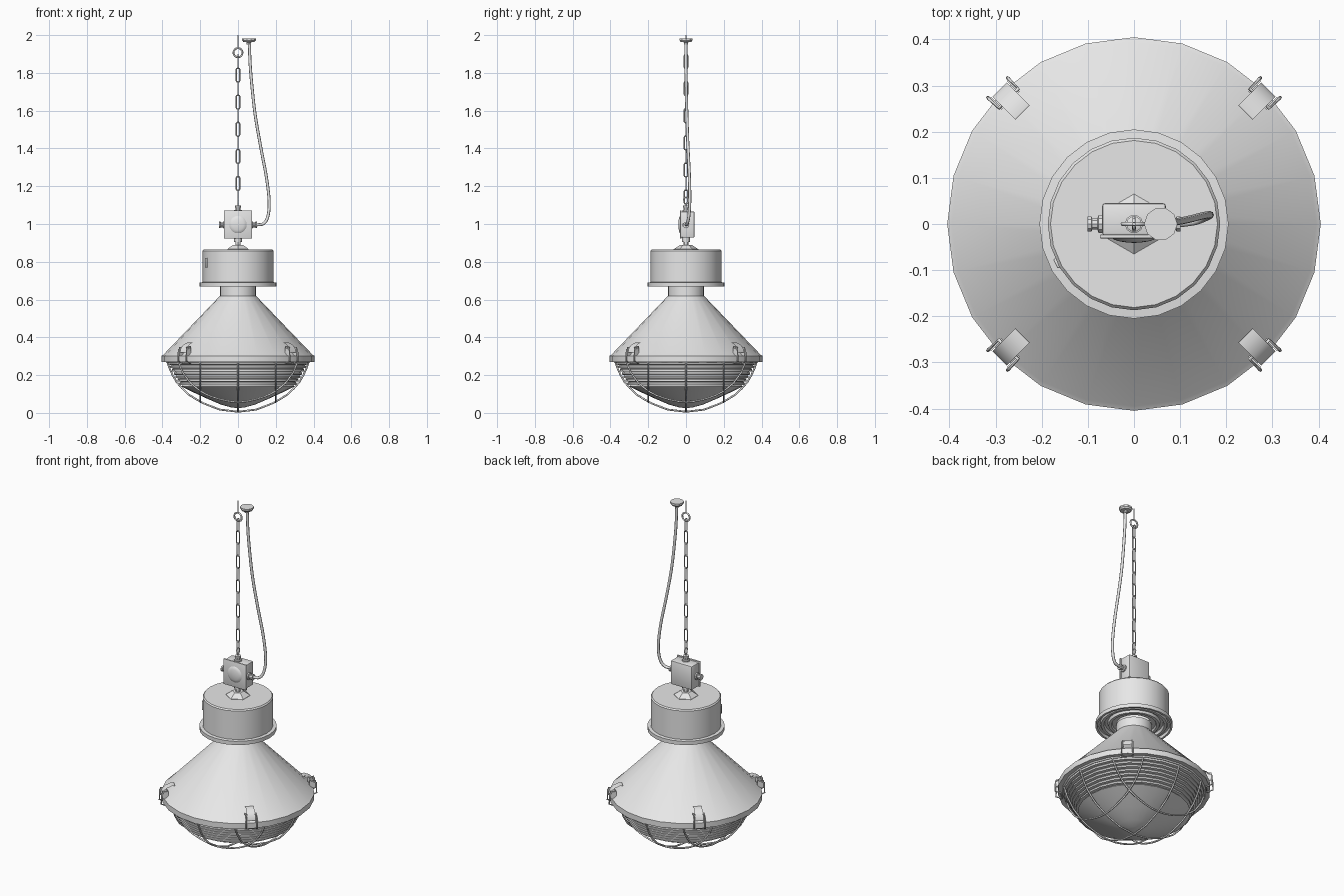
import bpy, bmesh, math
from mathutils import Vector, Matrix

if "Cube" in bpy.data.objects:
    bpy.data.objects.remove(bpy.data.objects["Cube"])

grey = bpy.data.materials.new("light_grey")
grey.diffuse_color = (0.8, 0.8, 0.8, 1)
grey.use_nodes = True
grey.node_tree.nodes["Principled BSDF"].inputs["Base Color"].default_value = grey.diffuse_color


def finish(name, bm, mat=None, angle=30):
    """Turn a bmesh into a shaded object."""
    if mat is not None:
        bmesh.ops.transform(bm, matrix=mat, verts=bm.verts)
    bmesh.ops.recalc_face_normals(bm, faces=bm.faces)
    me = bpy.data.meshes.new(name)
    bm.to_mesh(me)
    bm.free()
    ob = bpy.data.objects.new(name, me)
    bpy.context.collection.objects.link(ob)
    me.materials.append(grey)
    bpy.ops.object.select_all(action='DESELECT')
    ob.select_set(True)
    bpy.context.view_layer.objects.active = ob
    bpy.ops.object.shade_smooth_by_angle(angle=math.radians(angle))
    return ob


def lathe(name, profile, sides=24, mat=None, angle=30, turn=0):
    """Revolve (radius, z) points around z; radius 0 closes to a point."""
    bm = bmesh.new()
    rings = []
    for r, z in profile:
        if r == 0:
            rings.append([bm.verts.new((0, 0, z))] * sides)
        else:
            a = [turn + math.tau * i / sides for i in range(sides)]
            rings.append([bm.verts.new((r * math.cos(t), r * math.sin(t), z)) for t in a])
    for lo, hi in zip(rings, rings[1:]):
        for i in range(sides):
            j = (i + 1) % sides
            quad = list(dict.fromkeys((lo[i], lo[j], hi[j], hi[i])))
            if len(quad) > 2:
                bm.faces.new(quad)
    return finish(name, bm, mat, angle)


def wire(name, pts, radius, closed=False, sides=6, mat=None):
    """Sweep a round section along a polyline."""
    bm = bmesh.new()
    pts = [Vector(p) for p in pts]
    n = len(pts)
    rings, side = [], None
    for i, p in enumerate(pts):
        a = pts[i - 1] if closed or i else p
        b = pts[(i + 1) % n] if closed or i < n - 1 else p
        t = (b - a).normalized()
        if side is None:
            side = t.orthogonal()
        side = (side - t * side.dot(t)).normalized()
        up = t.cross(side)
        ang = [math.tau * k / sides for k in range(sides)]
        rings.append([bm.verts.new(p + radius * (math.cos(q) * side + math.sin(q) * up)) for q in ang])
    for i in range(n if closed else n - 1):
        lo, hi = rings[i], rings[(i + 1) % n]
        for k in range(sides):
            m = (k + 1) % sides
            bm.faces.new((lo[k], lo[m], hi[m], hi[k]))
    if not closed:
        bm.faces.new(rings[0])
        bm.faces.new(rings[-1])
    return finish(name, bm, mat, 65)


def box(name, size, loc, bevel=0, mat=None):
    bm = bmesh.new()
    bmesh.ops.create_cube(bm, size=1, matrix=Matrix.Translation(loc) @ Matrix.Diagonal((*size, 1)))
    if bevel:
        bmesh.ops.bevel(bm, geom=bm.edges[:], offset=bevel, segments=2, affect='EDGES', profile=0.5)
    return finish(name, bm, mat)


def smooth_path(ctrl, steps=5):
    """Catmull-Rom points through control points."""
    c = [Vector(p) for p in ctrl]
    c = [2 * c[0] - c[1]] + c + [2 * c[-1] - c[-2]]
    out = []
    for p0, p1, p2, p3 in zip(c, c[1:], c[2:], c[3:]):
        for s in range(steps):
            t = s / steps
            out.append(0.5 * (2 * p1 + (p2 - p0) * t + (2 * p0 - 5 * p1 + 4 * p2 - p3) * t * t
                              + (3 * p1 - p0 - 3 * p2 + p3) * t ** 3))
    return out + [c[-2]]


# reflector shade with rim and neck
lathe("shade", [(0.365, 0.272), (0.405, 0.27), (0.405, 0.302), (0.395, 0.308),
                (0.095, 0.62), (0.095, 0.672)])

# gear housing with flange and grooved underside
lathe("housing", [(0.09, 0.685), (0.115, 0.685), (0.12, 0.675), (0.135, 0.675), (0.14, 0.69),
                  (0.155, 0.69), (0.16, 0.675), (0.175, 0.675), (0.18, 0.685), (0.192, 0.685),
                  (0.194, 0.668), (0.205, 0.668), (0.205, 0.69), (0.187, 0.692),
                  (0.187, 0.858), (0.181, 0.865), (0, 0.865)])
a = math.radians(207)
box("housing_latch", (0.01, 0.022, 0.05), (0.186, 0, 0.795), 0.002, Matrix.Rotation(a, 4, 'Z'))

# ribbed glass bowl
glass, ribs = [(0.37, 0.275)], 7
for i in range(ribs):
    t = i / ribs
    r, z = 0.37 - 0.07 * t, 0.265 - 0.125 * t
    glass += [(r, z), (r, z - 0.009), (r - 0.016, z - 0.011)]
glass += [(0.30, 0.14), (0.25, 0.115), (0.17, 0.078), (0.09, 0.044), (0.04, 0.03), (0, 0.025)]
lathe("glass_bowl", glass, 24, angle=35)

# wire guard: three arcs each way over a bowl surface
bowl = [(0, 0.006), (0.1, 0.018), (0.2, 0.058), (0.27, 0.103), (0.32, 0.155), (0.355, 0.215), (0.375, 0.272)]


def guard_z(r):
    for (r0, z0), (r1, z1) in zip(bowl, bowl[1:]):
        if r <= r1:
            return z0 + (z1 - z0) * (r - r0) / (r1 - r0)
    return bowl[-1][1]


for off in (-0.2, 0, 0.2):
    half = math.sqrt(0.375 ** 2 - off ** 2)
    arc = []
    for i in range(25):
        s = half * math.sin(math.pi * (i / 24 - 0.5))
        arc.append((off, s, guard_z(math.hypot(off, s))))
    wire("guard_wire", arc, 0.005)
    wire("guard_wire", [(y, x, z) for x, y, z in arc], 0.005)
wire("guard_ring", [(0.375 * math.cos(math.tau * i / 24), 0.375 * math.sin(math.tau * i / 24), 0.27)
                    for i in range(24)], 0.006, True)

# four toggle clips on the rim
for k in range(4):
    m = Matrix.Rotation(math.radians(45 + 90 * k), 4, 'Z')
    for s in (-1, 1):
        box("clip_ear", (0.035, 0.004, 0.045), (0.396, s * 0.026, 0.325), 0, m)
    wire("clip_loop", [(0.385, -0.03, 0.35), (0.415, -0.03, 0.335), (0.418, -0.03, 0.275), (0.385, -0.03, 0.262),
                       (0.385, 0.03, 0.262), (0.418, 0.03, 0.275), (0.415, 0.03, 0.335), (0.385, 0.03, 0.35)],
         0.004, True, 6, m)
    bm = bmesh.new()
    rows = [[bm.verts.new((x, y, z)) for y in (-0.022, 0.022)]
            for x, z in ((0.412, 0.32), (0.405, 0.345), (0.385, 0.362), (0.36, 0.372), (0.342, 0.372))]
    for p, q in zip(rows, rows[1:]):
        bm.faces.new((p[0], p[1], q[1], q[0]))
    bmesh.ops.solidify(bm, geom=bm.faces[:], thickness=0.005)
    finish("clip_lever", bm, m, 40)

# hexagonal base and stem
lathe("hex_base", [(0.065, 0.865), (0.065, 0.867), (0.03, 0.89), (0, 0.89)], 6, turn=math.pi / 6)
lathe("stem", [(0.014, 0.885), (0.014, 0.905), (0.02, 0.906), (0.02, 0.93), (0, 0.93)], 12)

# junction box, lid with domed disc
box("junction_box", (0.138, 0.07, 0.138), (0, 0.01, 0.997), 0.006)
box("box_lid", (0.148, 0.008, 0.148), (0, -0.027, 0.997), 0.002)
front = Matrix.Translation((0, -0.03, 0.997)) @ Matrix.Rotation(math.pi / 2, 4, 'X')
lathe("lid_dome", [(0.047, 0), (0.043, 0.004), (0.03, 0.008), (0.015, 0.01), (0, 0.011)], 20, front, 60)

# cable glands on the sides and top
gland = [(0.02, 0), (0.02, 0.01), (0.013, 0.012), (0.013, 0.024), (0.017, 0.025), (0.017, 0.034), (0, 0.034)]
for s in (-1, 1):
    lathe("side_gland", gland, 10, Matrix.Translation((s * 0.067, 0, 0.995))
          @ Matrix.Rotation(s * math.pi / 2, 4, 'Y'))
lathe("top_gland", gland[:-1] + [(0.012, 0.036), (0, 0.036)], 10, Matrix.Translation((0, 0, 1.063)))

# hook above the box, ceiling eye
hook = [(0, 0, 1.09)] + [(0, 0.013 * math.cos(t), 1.125 + 0.016 * math.sin(t))
                         for t in [math.radians(-90 + 30 * i) for i in range(10)]]
wire("box_hook", hook, 0.004)
wire("ceiling_eye", [(0.024 * math.cos(math.tau * i / 16), 0, 1.907 + 0.024 * math.sin(math.tau * i / 16))
                     for i in range(16)], 0.005, True)
wire("eye_rod", [(0, 0, 1.93), (0, 0, 2.0)], 0.004)

# chain of alternating links
for i in range(11):
    link = []
    for j in range(12):
        t = math.tau * (j + 0.5) / 12
        link.append((0.0095 * math.cos(t), 0, 0.0095 * math.sin(t) + math.copysign(0.028, math.sin(t))))
    wire("chain_link", link, 0.0035, True, 6, Matrix.Translation((0, 0, 1.143 + 0.0717 * i))
         @ Matrix.Rotation(math.pi / 2 * ((i + 1) % 2), 4, 'Z'))

# power cable and ceiling cap
cable = [(0.06, 0, 1.97), (0.066, 0, 1.82), (0.088, 0.004, 1.6), (0.118, 0.01, 1.42), (0.15, 0.018, 1.25),
         (0.165, 0.02, 1.12), (0.158, 0.015, 1.04), (0.135, 0.006, 1.002), (0.095, 0, 0.995)]
wire("power_cable", smooth_path(cable), 0.008, sides=8)
lathe("ceiling_cap", [(0, 1.95), (0.012, 1.95), (0.012, 1.962), (0.03, 1.964), (0.036, 1.972),
                      (0.036, 1.983), (0, 1.983)], 10, Matrix.Translation((0.058, 0, 0)))
